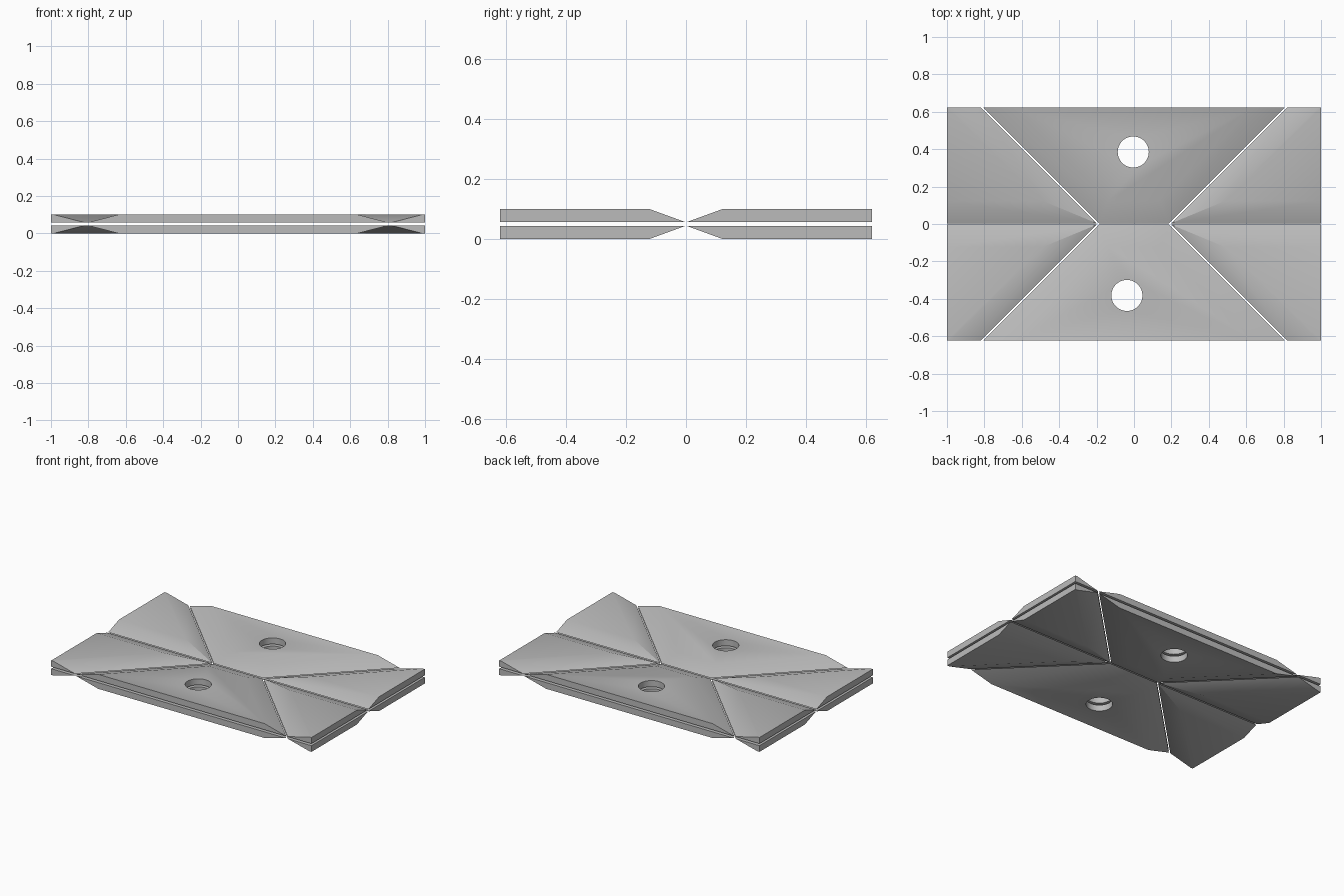
import bpy, bmesh, math

if "Cube" in bpy.data.objects:
    bpy.data.objects.remove(bpy.data.objects["Cube"], do_unlink=True)

DEPTH, FOLD, GAP, BEVEL = 0.622, 0.19, 0.004, 0.122   # half depth, fold corner, half gap, bevel width
LAYERS = {"lower": (0.043, 0.0), "upper": (0.057, 0.10)}  # flat inner face, bevelled outer face
HOLES = {"front": (-0.038, -0.382), "back": (-0.004, 0.385)}
HOLE_RADIUS = 0.083

grey = bpy.data.materials.new("plain grey")
grey.use_nodes = True
grey.diffuse_color = (0.5, 0.5, 0.5, 1)
grey.node_tree.nodes["Principled BSDF"].inputs["Base Color"].default_value = (0.5, 0.5, 0.5, 1)


def centre_outline(d):
    """Trapezoid panel, with its fold edges moved inward by d."""
    x_in = FOLD - d * math.tan(math.pi / 8)
    x_out = FOLD + DEPTH - d * math.sqrt(2)
    return [(-x_in, d), (x_in, d), (x_out, DEPTH), (-x_out, DEPTH)]


def side_outline(d):
    """Corner panel, with its fold edges moved inward by d."""
    x_in = FOLD + d / math.tan(math.pi / 8)
    x_out = FOLD + DEPTH + d * math.sqrt(2)
    return [(x_in, d), (1, d), (1, DEPTH), (x_out, DEPTH)]


def make_panel(name, outline, sx, sy, z_flat, z_outer):
    bm = bmesh.new()
    flat = [bm.verts.new((x * sx, y * sy, z_flat)) for x, y in outline(GAP)]
    outer = [bm.verts.new((x * sx, y * sy, z_outer)) for x, y in outline(BEVEL)]
    bm.faces.new(flat)
    bm.faces.new(outer)
    for i in range(4):
        j = (i + 1) % 4
        bm.faces.new((flat[i], flat[j], outer[j], outer[i]))
    bmesh.ops.recalc_face_normals(bm, faces=bm.faces)
    mesh = bpy.data.meshes.new(name)
    bm.to_mesh(mesh)
    bm.free()
    mesh.materials.append(grey)
    obj = bpy.data.objects.new(name, mesh)
    bpy.context.collection.objects.link(obj)
    return obj


def select_only(obj):
    bpy.ops.object.select_all(action='DESELECT')
    obj.select_set(True)
    bpy.context.view_layer.objects.active = obj


def drill(obj, x, y):
    bpy.ops.mesh.primitive_cylinder_add(vertices=48, radius=HOLE_RADIUS, depth=1, location=(x, y, 0))
    cutter = bpy.context.object
    cutter.name = "hole_cutter"
    cutter.hide_render = True
    cutter.data.materials.append(grey)
    mod = obj.modifiers.new("hole", 'BOOLEAN')
    mod.operation = 'DIFFERENCE'
    mod.solver = 'EXACT'
    mod.object = cutter
    select_only(obj)
    bpy.ops.object.modifier_apply(modifier=mod.name)
    bpy.data.objects.remove(cutter, do_unlink=True)


# Two mirrored layers, each with two drilled centre panels and four corner panels
for layer, (z_flat, z_outer) in LAYERS.items():
    for end, sy in (("front", -1), ("back", 1)):
        centre = make_panel(f"{layer}_{end}_centre_panel", centre_outline, 1, sy, z_flat, z_outer)
        drill(centre, *HOLES[end])
        panels = [centre]
        for side, sx in (("left", 1), ("right", -1)):
            panels.append(make_panel(f"{layer}_{end}_{side}_panel", side_outline, sx, sy, z_flat, z_outer))
        for panel in panels:
            select_only(panel)
            bpy.ops.object.shade_smooth_by_angle(angle=math.radians(30))
